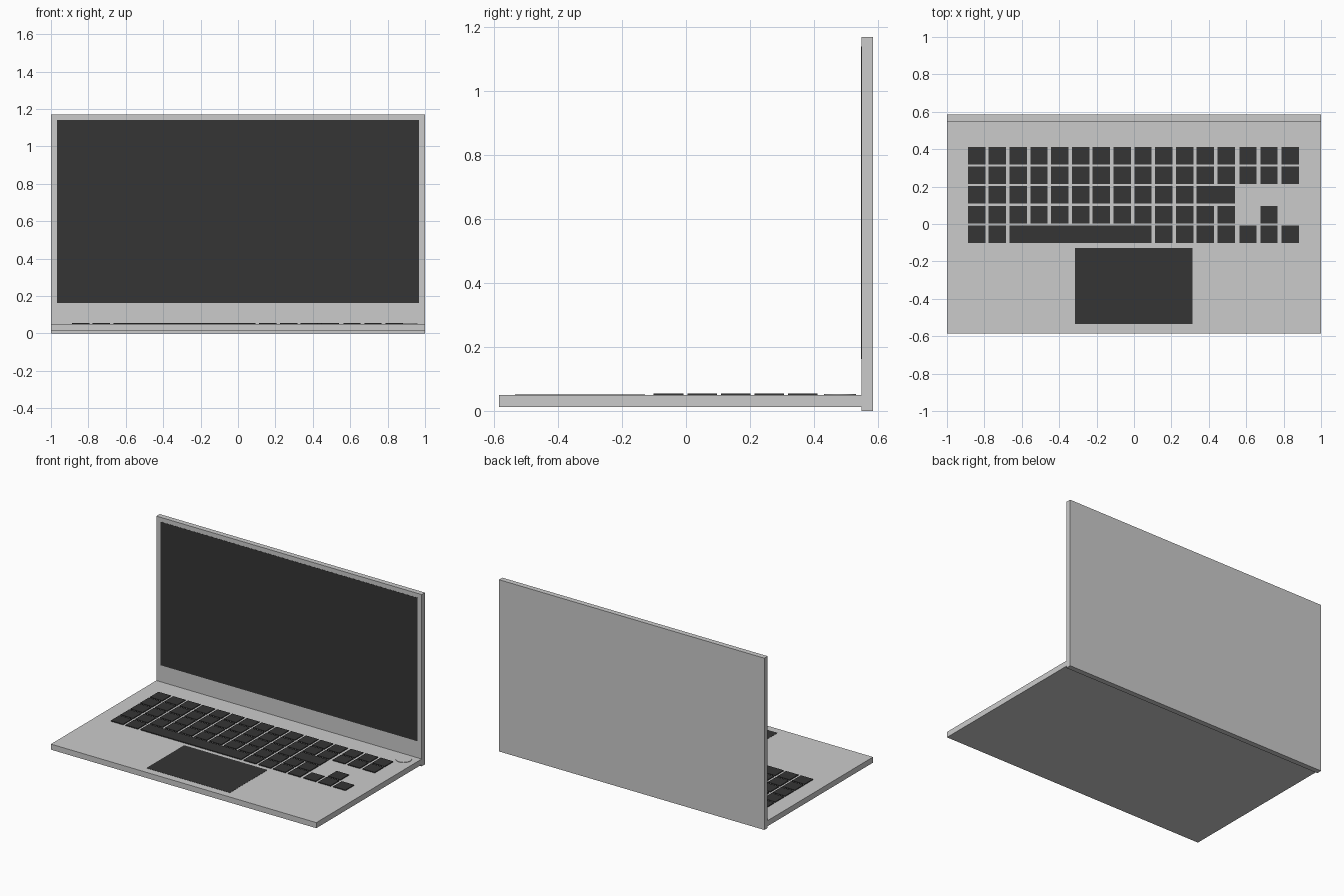
import bpy, bmesh
from mathutils import Matrix, Vector

if "Cube" in bpy.data.objects:
    bpy.data.objects.remove(bpy.data.objects["Cube"])

dark = bpy.data.materials.new("dark_plastic")
dark.diffuse_color = (0.035, 0.035, 0.035, 1)
dark.use_nodes = True
dark.node_tree.nodes["Principled BSDF"].inputs["Base Color"].default_value = dark.diffuse_color


def add_box(bm, x0, x1, y0, y1, z0, z1):
    size = Vector((x1 - x0, y1 - y0, z1 - z0))
    mid = Vector((x0 + x1, y0 + y1, z0 + z1)) / 2
    bmesh.ops.create_cube(bm, size=1, matrix=Matrix.Translation(mid) @ Matrix.Diagonal((*size, 1)))


def make_boxes(name, boxes, mat=None):
    bm = bmesh.new()
    for b in boxes:
        add_box(bm, *b)
    mesh = bpy.data.meshes.new(name)
    bm.to_mesh(mesh)
    bm.free()
    ob = bpy.data.objects.new(name, mesh)
    bpy.context.collection.objects.link(ob)
    if mat:
        mesh.materials.append(mat)
    return ob


# Body, upright lid, display and touchpad
make_boxes("base", [(-1, 1, -0.585, 0.549, 0.012, 0.05)])
make_boxes("lid", [(-1, 1, 0.549, 0.585, 0.0, 1.17)])
make_boxes("screen", [(-0.968, 0.968, 0.548, 0.552, 0.163, 1.14)], dark)
make_boxes("touchpad", [(-0.316, 0.313, -0.535, -0.129, 0.046, 0.051)], dark)

# Keyboard: main block of 13 columns with a wide enter key and space bar
KEY, PITCH, X0 = 0.093, 0.1112, -0.888
keys = []


def add_key(x, row, width=KEY):
    top = 0.412 - row * 0.105
    keys.append((x, x + width, top - KEY, top, 0.047, 0.0555))


columns = {0: range(13), 1: range(13), 2: range(11), 3: range(13), 4: (0, 1, 9, 10, 11, 12)}
for row, cols in columns.items():
    for c in cols:
        add_key(X0 + c * PITCH, row)
add_key(X0 + 11 * PITCH, 2, KEY + PITCH)
add_key(X0 + 2 * PITCH, 4, KEY + 6 * PITCH)

# Navigation block and arrow keys
for row, cols in {0: range(3), 1: range(3), 3: (1,), 4: range(3)}.items():
    for c in cols:
        add_key(0.563 + c * 0.1125, row)
make_boxes("keyboard_keys", keys, dark)

# Round power button
bpy.ops.mesh.primitive_cylinder_add(vertices=32, radius=0.05, depth=0.008, location=(0.911, 0.482, 0.049))
button = bpy.context.object
button.name = "power_button"
bpy.ops.object.shade_smooth_by_angle()
